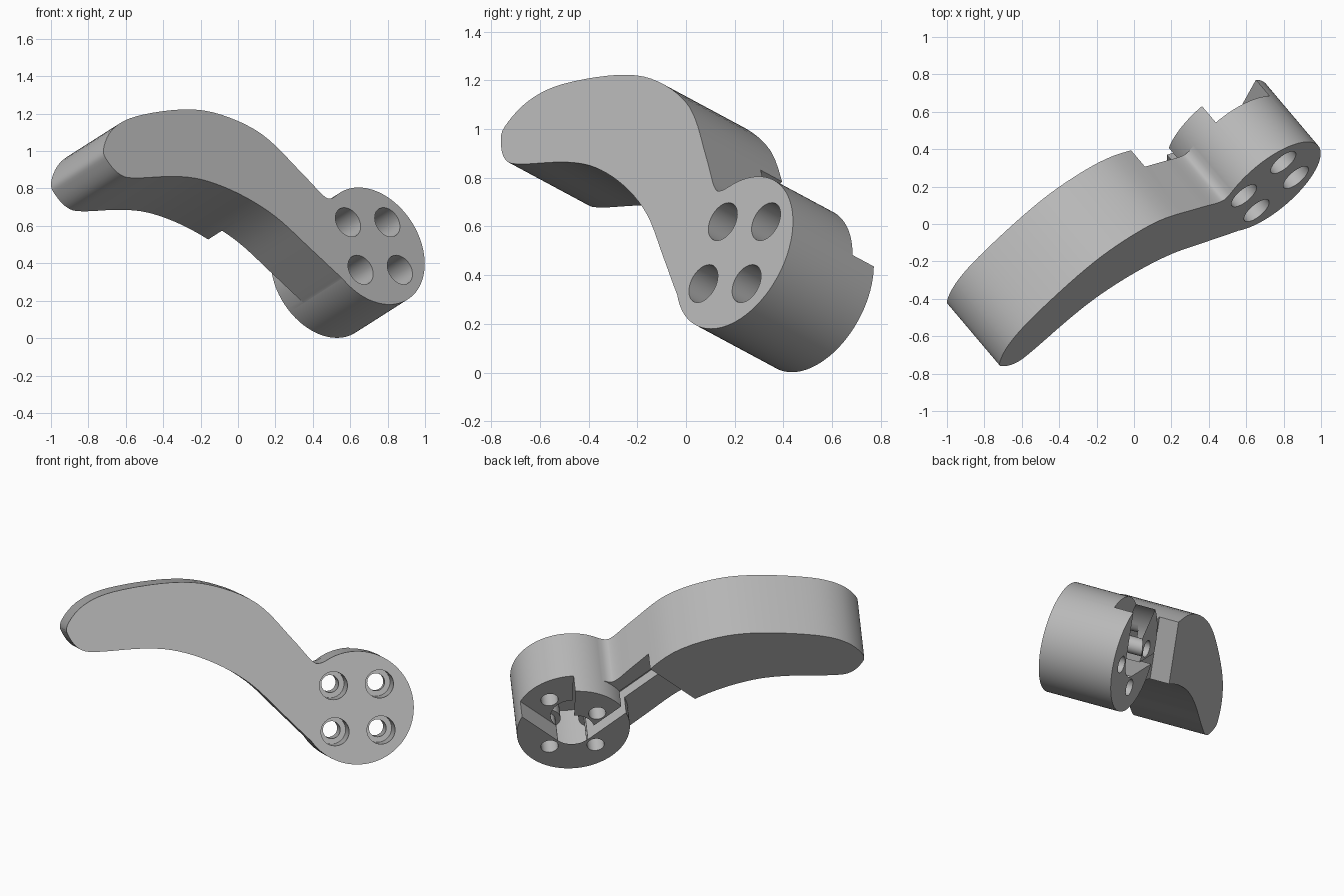
import bpy, bmesh, math
from mathutils import Matrix, Vector

if "Cube" in bpy.data.objects:
    bpy.data.objects.remove(bpy.data.objects["Cube"], do_unlink=True)

grey = bpy.data.materials.new("plain grey")
grey.use_nodes = True
COLOUR = (0.48, 0.48, 0.48, 1)
grey.diffuse_color = COLOUR
grey.node_tree.nodes["Principled BSDF"].inputs["Base Color"].default_value = COLOUR

DEPTH = 0.47      # full thickness
FLOOR = 0.346     # depth of the rear recesses
HUB_R = 0.338


def prism(name, outline, t0, t1):
    """Extrude a closed outline from depth t0 to t1 behind the front face."""
    bm = bmesh.new()
    face = bm.faces.new([bm.verts.new((a, b, -t0)) for a, b in outline])
    ext = bmesh.ops.extrude_face_region(bm, geom=[face])
    verts = [g for g in ext["geom"] if isinstance(g, bmesh.types.BMVert)]
    bmesh.ops.translate(bm, verts=verts, vec=(0, 0, t0 - t1))
    bmesh.ops.recalc_face_normals(bm, faces=bm.faces)
    mesh = bpy.data.meshes.new(name)
    bm.to_mesh(mesh)
    bm.free()
    mesh.materials.append(grey)
    ob = bpy.data.objects.new(name, mesh)
    bpy.context.collection.objects.link(ob)
    return ob


def disc(radius, ca=0, cb=0, n=48):
    return [(ca + radius * math.cos(math.tau * i / n),
             cb + radius * math.sin(math.tau * i / n)) for i in range(n)]


def smooth_path(points, steps=5):
    """Smooth curve through the points."""
    p = [Vector(q) for q in points]
    p = [2 * p[0] - p[1]] + p + [2 * p[-1] - p[-2]]
    out = []
    for i in range(1, len(p) - 2):
        for k in range(steps):
            s = k / steps
            m0, m1 = (p[i + 1] - p[i - 1]) / 2, (p[i + 2] - p[i]) / 2
            q = ((2 * s**3 - 3 * s**2 + 1) * p[i] + (s**3 - 2 * s**2 + s) * m0
                 + (3 * s**2 - 2 * s**3) * p[i + 1] + (s**3 - s**2) * m1)
            out.append(tuple(q))
    return out + [tuple(p[-2])]


def combine(target, tool, operation):
    mod = target.modifiers.new("combine", 'BOOLEAN')
    mod.operation, mod.solver, mod.object = operation, 'EXACT', tool
    bpy.context.view_layer.objects.active = target
    bpy.ops.object.modifier_apply(modifier=mod.name)
    bpy.data.objects.remove(tool, do_unlink=True)


def cut(target, outline, t0, t1):
    combine(target, prism("cutter", outline, t0, t1), 'DIFFERENCE')


# Curved handle with a blended neck
curve = [(-.153, .300), (-.217, .274), (-.266, .297), (-.377, .43), (-.575, .644),
         (-.831, .76), (-1.087, .789), (-1.43, .748), (-1.615, .673), (-1.715, .557),
         (-1.704, .483), (-1.643, .412), (-1.544, .393), (-1.262, .402),
         (-1.058, .378), (-.839, .297), (-.635, .17), (-.45, -.015),
         (-.292, -.177), (-.2, -.26)]
lever = prism("lever", smooth_path(curve) + [(0, 0)], 0, DEPTH)

# Neck relief, ending in a diagonal step
cut(lever, [(-.15, .8), (-.95, 0), (-.35, -.6), (.45, .2)], FLOOR, 0.6)

# Round hub
combine(lever, prism("hub", disc(HUB_R, n=96), 0, DEPTH), 'UNION')

# Rear wedge recess, diagonal slot and central bore
cut(lever, [(0, 0), (.09, -.09), (.5, .32), (.5, .5), (0, .5)], FLOOR, 0.6)
cut(lever, [(-.045, -.045), (-.09, -.09), (-.5635, .3865), (-.52, .43)], 0.28, 0.6)
cut(lever, disc(.125), 0.2, 0.6)

# Four counterbored screw holes
for sa in (-1, 1):
    for sb in (-1, 1):
        centre = (sa * .1375, sb * .1375)
        cut(lever, disc(.084, *centre), -0.1, 0.25)
        cut(lever, disc(.052, *centre, n=32), 0.15, 0.6)

# Tilt the part into its resting pose
azimuth, tilt = math.radians(40.2), math.radians(22.3)
u = Vector((math.cos(azimuth), math.sin(azimuth), 0))
side = Vector((u.y, -u.x, 0))
normal = side * math.cos(tilt) + Vector((0, 0, math.sin(tilt)))
up = normal.cross(u)
pose = Matrix((u, up, normal)).transposed().to_4x4()
pose.translation = (.727, .2, .4925)
lever.data.transform(pose)

bpy.ops.object.select_all(action='DESELECT')
lever.select_set(True)
bpy.context.view_layer.objects.active = lever
bpy.ops.object.shade_smooth_by_angle(angle=math.radians(30))
